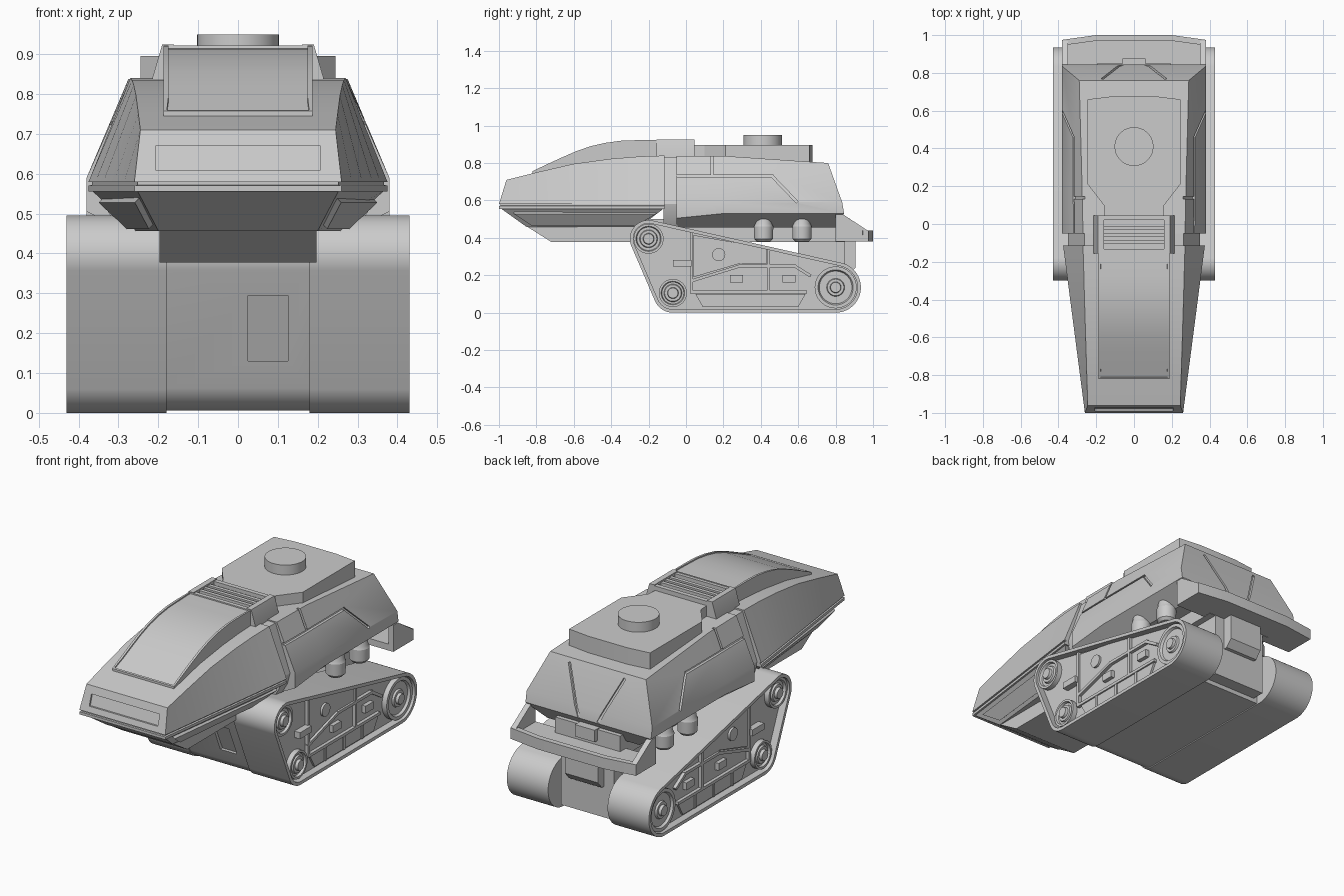
import bpy, bmesh, math
from mathutils import Vector

if "Cube" in bpy.data.objects:
    bpy.data.objects.remove(bpy.data.objects["Cube"])

colour = (0.6, 0.6, 0.6, 1)
grey = bpy.data.materials.new("plain grey")
grey.use_nodes = True
grey.diffuse_color = colour
grey.node_tree.nodes["Principled BSDF"].inputs["Base Color"].default_value = colour

def apply_mod(ob, kind, **settings):
    mod = ob.modifiers.new(kind, kind)
    for key, value in settings.items():
        setattr(mod, key, value)
    bpy.context.view_layer.objects.active = ob
    bpy.ops.object.modifier_apply(modifier=mod.name)

def loft(name, rings, mirror=False, sink_top=False):
    """Skin matching rings and cap both ends; optionally sink a panel into the top faces."""
    bm = bmesh.new()
    vs = [[bm.verts.new(p) for p in ring] for ring in rings]
    n = len(vs[0])
    for a, b in zip(vs, vs[1:]):
        for i in range(n):
            j = (i + 1) % n
            bm.faces.new((a[i], a[j], b[j], b[i]))
    bm.faces.new(vs[0])
    bm.faces.new(vs[-1])
    bmesh.ops.recalc_face_normals(bm, faces=bm.faces[:])
    bm.normal_update()
    if sink_top:
        top = [f for f in bm.faces if f.normal.z > 0.3]
        bmesh.ops.inset_region(bm, faces=top, thickness=0.012)
        bmesh.ops.inset_region(bm, faces=top, thickness=0.001, depth=-0.006)
    mesh = bpy.data.meshes.new(name)
    bm.to_mesh(mesh)
    bm.free()
    mesh.materials.append(grey)
    ob = bpy.data.objects.new(name, mesh)
    bpy.context.collection.objects.link(ob)
    if mirror:
        apply_mod(ob, "MIRROR", use_mirror_merge=False)
    return ob

def side_prism(name, pts, x0, x1, mirror=False, sink_top=False):
    return loft(name, [[(x, y, z) for y, z in pts] for x in (x0, x1)], mirror, sink_top)

def box(name, x, y, z, mirror=False):
    pts = [(y[0], z[0]), (y[1], z[0]), (y[1], z[1]), (y[0], z[1])]
    return side_prism(name, pts, x[0], x[1], mirror)

def both(half):
    """Mirror half of a ring across the centre line."""
    return half + [(-x, y, z) for x, y, z in reversed(half)]

turn = [math.tau * i / 36 for i in range(36)]

def lathe_x(name, y, z, steps):
    loft(name, [[(x, y + r * math.cos(a), z + r * math.sin(a)) for a in turn] for x, r in steps], True)

def lathe_z(name, x, y, steps, mirror=False):
    loft(name, [[(x + r * math.cos(a), y + r * math.sin(a), z) for a in turn] for z, r in steps], mirror)

def strip(p, q, width):
    """Four corners of a thin bar from p to q."""
    p, q = Vector(p), Vector(q)
    d = (q - p).normalized() * width / 2
    n = Vector((-d.y, d.x))
    return [p - d + n, q + d + n, q + d - n, p - d - n]

def cut(ob, cutter):
    apply_mod(ob, "BOOLEAN", object=cutter, operation="DIFFERENCE", solver="EXACT")
    bpy.data.objects.remove(cutter)

# Tracks: belt wrapped round three wheels, with a sunken side
wheels = [(-0.2, 0.395, 0.1), (-0.07, 0.105, 0.105), (0.8, 0.135, 0.135)]

def belt(inset):
    pts = []
    for i in range(96):
        dy, dz = math.cos(math.tau * i / 96), math.sin(math.tau * i / 96)
        y, z, r = max(wheels, key=lambda w: w[0] * dy + w[1] * dz + w[2])
        pts.append((y + (r - inset) * dy, z + (r - inset) * dz))
    return pts

outer, inner = belt(0), belt(0.018)
loft("track", [[(x, y, z) for y, z in ring] for x, ring in
               ((0.18, outer), (0.43, outer), (0.43, inner), (0.39, inner))], True)
for (y, z, r), rim in zip(wheels, (0.08, 0.075, 0.112)):
    lathe_x("wheel", y, z, [(0.38, rim), (0.418, rim), (0.418, rim * 0.84), (0.405, rim * 0.78),
                            (0.405, 0.048), (0.415, 0.044), (0.415, 0.03), (0.43, 0.027)])

# Track side fittings
bars = [((0.03, 0.11), (0.03, 0.42)), ((0.03, 0.11), (0.64, 0.11)), ((0.03, 0.17), (0.29, 0.25)),
        ((0.29, 0.25), (0.58, 0.25)), ((0.44, 0.11), (0.44, 0.34)), ((0.58, 0.25), (0.66, 0.2))]
for a, b in bars:
    side_prism("track_side_rib", strip(a, b, 0.016), 0.38, 0.408, True)
side_prism("track_side_upper_panel", [(0.04, 0.19), (0.28, 0.26), (0.43, 0.26), (0.43, 0.345), (0.04, 0.415)],
           0.38, 0.4, True)
side_prism("track_side_lower_panel", [(0.05, 0.1), (0.64, 0.1), (0.6, 0.03), (0.09, 0.03)], 0.38, 0.402, True)
for y in (0.17, 0.33, 0.49):
    box("lower_panel_rib", (0.38, 0.408), (y, y + 0.015), (0.03, 0.1), True)
for y in (0.27, 0.55):
    box("side_latch", (0.38, 0.412), (y - 0.035, y + 0.035), (0.16, 0.2), True)
box("side_step", (0.38, 0.425), (-0.07, 0.03), (0.247, 0.282), True)
lathe_x("side_cap", 0.175, 0.31, [(0.38, 0.035), (0.412, 0.035)])

# Lower hull between the tracks, with a sunken front hatch
hull = side_prism("lower_hull", [(min(y, 0.78), z) for y, z in belt(0.006)], -0.186, 0.186)
hatch = [(-0.285 + 0.448 * (0.354 - z) + d, z) for z, d in
         ((0.13, -0.05), (0.295, -0.05), (0.295, 0.015), (0.13, 0.015))]
cut(hull, side_prism("hatch_cutter", hatch, 0.025, 0.125))
side_prism("chassis_beam", [(-0.85, 0.46), (-0.72, 0.378), (0.85, 0.378), (0.85, 0.5), (-0.85, 0.5)], -0.197, 0.197)
box("rear_engine_block", (-0.16, 0.16), (0.6, 0.85), (0.03, 0.46))
side_prism("rear_engine_cover", [(0.8, 0.2), (0.87, 0.2), (0.905, 0.24), (0.905, 0.39), (0.8, 0.39)], -0.1, 0.1)

# Front cab with a sunken nose panel
tops = [(-0.96, 0.71, 0.245), (-0.8, 0.75, 0.25), (-0.6, 0.796, 0.256), (-0.4, 0.823, 0.262),
        (-0.25, 0.835, 0.266), (-0.115, 0.84, 0.27)]
stations = []
for y, z, w in tops:
    foot = -1 if y == -0.96 else y
    stations.append(both([(0.26 + 0.13 * (foot + 1), foot, 0.58), (w, y, z)]))
cab = loft("front_cab", stations)
nose = [(-1 + (z - 0.58) * 0.31 + d, z) for z, d in ((0.61, -0.05), (0.67, -0.05), (0.67, 0.01), (0.61, 0.01))]
cut(cab, side_prism("nose_cutter", nose, -0.207, 0.207))

def cab_outline(z, s):
    return both([(0.26 - s, -1 + s, z), (0.375 - s, -0.115, z)])

loft("cab_sill", [cab_outline(z, s) for z, s in ((0.555, 0), (0.57, 0), (0.572, 0.008), (0.59, 0.008))])
loft("cab_belly", [both([(0.2, -0.85, 0.457), (0.26, -0.25, 0.457)]), cab_outline(0.56, 0.006)])
panel = [(0.212, -0.82, 0.474), (0.268, -0.27, 0.474), (0.338, -0.16, 0.54), (0.247, -0.92, 0.54)]
loft("belly_side_panel", [[(x + d, y, z - d) for x, y, z in panel] for d in (0, 0.012)], True)

# Canopy with a sunken windscreen
canopy = [(-0.82, 0.757), (-0.75, 0.79), (-0.67, 0.827), (-0.59, 0.862), (-0.51, 0.89), (-0.43, 0.908),
          (-0.35, 0.919), (-0.27, 0.922), (-0.15, 0.922), (-0.15, 0.74), (-0.82, 0.735)]
side_prism("canopy", canopy, -0.187, 0.187, sink_top=True)

# Collar joining the cab and rear body
loft("joint_band", [both([(0.3, y, 0.46), (0.335, y, 0.52), (0.35, y, 0.58), (0.262, y, 0.832)])
                    for y in (-0.12, -0.045)])
loft("collar_cheek", [[(0.16, y, 0.78), (0.215, y, 0.78), (0.215, y, 0.84), (0.19, y, 0.925), (0.16, y, 0.925)]
                      for y in (-0.157, 0.045)], True)
box("collar_bed", (-0.17, 0.17), (-0.157, 0.045), (0.78, 0.9))
for y in (-0.157, 0.02):
    box("collar_edge", (-0.17, 0.17), (y, y + 0.025), (0.8, 0.92))
for i in range(3):
    y = -0.105 + i * 0.037
    box("grille_slat", (-0.165, 0.165), (y, y + 0.02), (0.89, 0.917))

# Rear body, lofted upward and then grooved
body = loft("rear_body", [
    both([(0.28, -0.05, 0.455), (0.28, 0.2, 0.455), (0.28, 0.8, 0.455)]),
    both([(0.38, -0.05, 0.505), (0.38, 0.2, 0.53), (0.38, 0.845, 0.53)]),
    both([(0.38, -0.05, 0.59), (0.38, 0.2, 0.59), (0.38, 0.835, 0.59)]),
    both([(0.27, -0.05, 0.838), (0.275, 0.2, 0.838), (0.29, 0.76, 0.8)])])
for a, b in [((-0.06, 0.73), (0.46, 0.73)), ((0.46, 0.73), (0.59, 0.595)), ((0.14, 0.73), (0.14, 0.85))]:
    cut(body, loft("side_groove_cutter", [[(0.38 - (z - 0.59) * 0.43 + d, y, z) for y, z in strip(a, b, 0.013)]
                                          for d in (-0.014, 0.06)], True))
groove = strip((0.06, 0.54), (0.165, 0.77), 0.014)
cut(body, loft("rear_groove_cutter", [[(x, 0.835 - (z - 0.59) * 0.357 + d, z) for x, z in groove]
                                      for d in (-0.014, 0.06)], True))

# Roof deck and round hatch
deck = [(0.155, 0.03), (0.16, 0.1), (0.245, 0.21), (0.245, 0.66), (0.12, 0.675)]
loft("roof_deck", [both([(x, y, z) for x, y in deck]) for z in (0.79, 0.896)])
lathe_z("roof_hatch", 0, 0.41, [(0.88, 0.103), (0.95, 0.103)])

# Rear bumper tray with raised lip and cheeks
tray = [(0.38, 0.8), (0.38, 0.975), (0.2, 1.0)]
loft("bumper_tray", [both([(x, y, z) for x, y in tray]) for z in (0.38, 0.415)])
loft("bumper_lip", [[(x, y - 0.03, 0.38), (x, y, 0.38), (x, y, 0.44), (x, y - 0.03, 0.44)]
                    for x, y in ((-0.38, 0.975), (-0.2, 1.0), (0.2, 1.0), (0.38, 0.975))])
side_prism("bumper_cheek", [(0.8, 0.38), (0.97, 0.38), (0.97, 0.44), (0.84, 0.525), (0.8, 0.525)], 0.35, 0.38, True)
box("rear_latch", (-0.06, 0.06), (0.78, 0.875), (0.44, 0.505))

# Rounded pods below the rear body
for y in (0.415, 0.62):
    lathe_z("under_pod", 0.3, y, [(0.38, 0.036), (0.395, 0.05), (0.46, 0.052), (0.475, 0.045), (0.52, 0.04)], True)

# Smooth the curves and keep hard edges crisp
for ob in bpy.context.scene.objects:
    ob.select_set(ob.type == "MESH")
bpy.ops.object.shade_smooth_by_angle(angle=math.radians(25))
